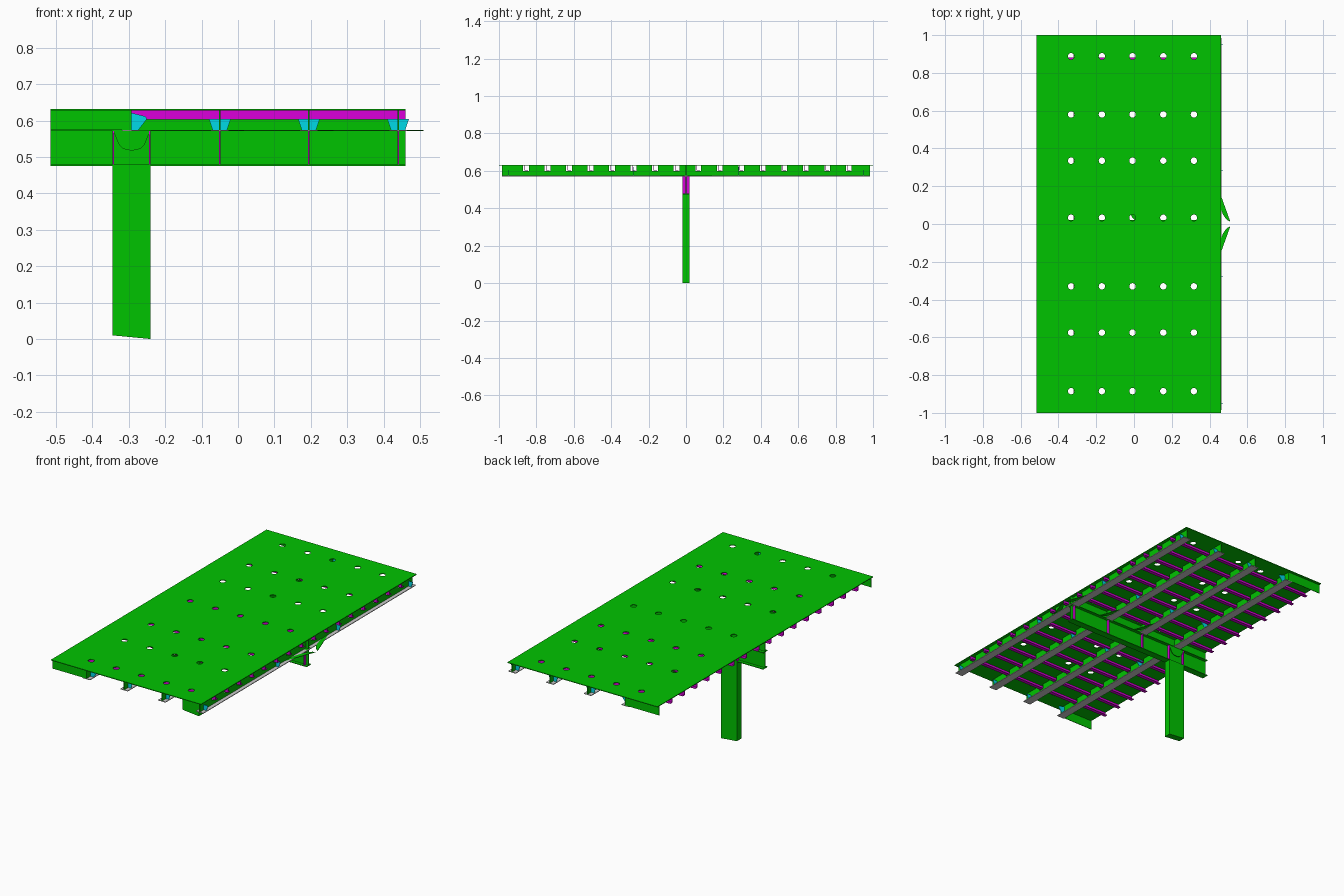
import bpy, bmesh, math
from mathutils import Matrix, Vector

if "Cube" in bpy.data.objects:
    bpy.data.objects.remove(bpy.data.objects["Cube"])

def mat(name, c):
    m = bpy.data.materials.new(name)
    m.diffuse_color = (*c, 1)
    m.use_nodes = True
    m.node_tree.nodes["Principled BSDF"].inputs["Base Color"].default_value = m.diffuse_color
    return m

GREEN, MAGENTA, CYAN, GREY = (mat("green", (.0, .55, .0)), mat("magenta", (.7, .0, .7)),
                              mat("cyan", (.0, .7, .8)), None)

def finish(name, bm, m):
    me = bpy.data.meshes.new(name)
    bmesh.ops.recalc_face_normals(bm, faces=bm.faces)
    bm.to_mesh(me)
    bm.free()
    ob = bpy.data.objects.new(name, me)
    bpy.context.collection.objects.link(ob)
    if m:
        me.materials.append(m)
    return ob

def box(bm, x0, x1, y0, y1, z0, z1):
    M = Matrix.Translation(((x0+x1)/2, (y0+y1)/2, (z0+z1)/2)) @ Matrix.Diagonal((x1-x0, y1-y0, z1-z0, 1))
    bmesh.ops.create_cube(bm, size=1, matrix=M)

def prism(bm, pts, d):
    """Extrude a closed outline of 3D points along d."""
    f = bm.faces.new([bm.verts.new(p) for p in pts])
    r = bmesh.ops.extrude_face_region(bm, geom=[f])
    bmesh.ops.translate(bm, vec=d, verts=[v for v in r["geom"] if isinstance(v, bmesh.types.BMVert)])

X0, X1, TOP, MID, LOW = -.515, .46, .632, .575, .475
PURLINS = (-.295, -.05, .195, .44)
JOISTS = [(i - 7.5) * .115 for i in range(16)]
T = .004

# roof sheet with round drain holes
bm = bmesh.new()
box(bm, X0, X1, -1, 1, TOP - T, TOP)
roof = finish("roof_sheet", bm, GREEN)
bm = bmesh.new()
for x in (-.333, -.17, -.008, .155, .317):
    for y in (-.885, -.575, -.33, .033, .335, .58, .888):
        bmesh.ops.create_cone(bm, cap_ends=True, segments=16, radius1=.017, radius2=.017, depth=.05,
                              matrix=Matrix.Translation((x, y, TOP)))
cutter = finish("hole_cutter", bm, None)
cutter.hide_render = True
cutter.hide_set(True)
b = roof.modifiers.new("holes", "BOOLEAN")
b.object, b.operation, b.solver = cutter, "DIFFERENCE", "EXACT"

# joists: angle sections running front to back of the slope
bm = bmesh.new()
for y in JOISTS:
    box(bm, X0, X1, y - .002, y + .002, .606, TOP - T)
    box(bm, X0, X1, y - .002, y + .018, .603, .606)
finish("joists", bm, MAGENTA)

# purlins: notched webs with grey bottom flanges
webs, flanges = bmesh.new(), bmesh.new()
edges = [-.985] + JOISTS + [.985]
for x in PURLINS:
    box(webs, x - .002, x + .002, -.985, .985, MID, .6)
    for a, c in zip(edges, edges[1:]):
        y0 = a if a == edges[0] else a + .022
        y1 = c if c == edges[-1] else c - .008
        box(webs, x - .002, x + .002, y0, y1, .6, TOP - T)
    box(flanges, x - .024, x + .024, -.985, .985, MID - T, MID)
finish("purlin_webs", webs, GREEN)
finish("purlin_flanges", flanges, GREY)

# cyan stiffener brackets on the purlins
bm = bmesh.new()
for x in PURLINS:
    for y in (-.95, -.28, .28, .95):
        pts = [(x-.02, y, MID), (x+.02, y, MID), (x+.03, y, .605), (x-.03, y, .605)]
        if x < -.2:
            pts = [(x, y, MID), (x+.022, y, MID), (x+.045, y, .605), (x+.04, y, .612), (x, y, .622)]
        prism(bm, pts, Vector((0, .003, 0)))
finish("purlin_brackets", bm, CYAN)

# end plates beside the rear overhang
bm = bmesh.new()
for y in (-.985, .982):
    box(bm, X0, -.295, y, y + .003, MID, TOP - T)
finish("end_plates", bm, GREEN)

# cantilever beam
bm = bmesh.new()
box(bm, X0, X1, -.002, .002, LOW, .628)
for z in (LOW, MID - T):
    box(bm, X0, X1, -.02, .02, z, z + T)
finish("main_beam", bm, GREEN)
bm = bmesh.new()
for x in PURLINS[1:] + (-.343, -.242):
    for s in (-1, 1):
        y0, y1 = sorted((s * .002, s * .018))
        box(bm, x - .002, x + .002, y0, y1, LOW + T, MID - T)
finish("beam_stiffeners", bm, MAGENTA)

# curved gussets tying the beam to the purlins
bm = bmesh.new()
for x in PURLINS[1:]:
    for s in (-1, 1):
        p0, p1, c = Vector((x+.07, .012)), Vector((x-.01, .235)), Vector((x+.01, .03))
        arc = [p0*(1-t)**2 + 2*c*t*(1-t) + p1*t*t for t in [i/8 for i in range(9)]]
        prism(bm, [(p.x, s*p.y, MID - .003) for p in arc], Vector((0, 0, .003)))
finish("beam_gussets", bm, GREEN)

# post: box column with a slanted foot
bm = bmesh.new()
prism(bm, [(-.345, -.02, .01), (-.24, -.02, 0), (-.24, -.02, LOW), (-.345, -.02, LOW)], Vector((0, .04, 0)))
finish("post", bm, GREEN)

# rounded saddle plates where the post meets the beam
bm = bmesh.new()
for y in (-.018, .015):
    pts = [(-.342, y, MID - T), (-.33, y, .54)]
    pts += [(-.292 + .036*math.cos(a), y, .54 - .022*math.sin(a)) for a in
            [math.pi * (1 - i/8) for i in range(1, 8)]]
    pts += [(-.254, y, .54), (-.242, y, MID - T)]
    prism(bm, pts, Vector((0, .003, 0)))
finish("saddle_plates", bm, GREEN)
